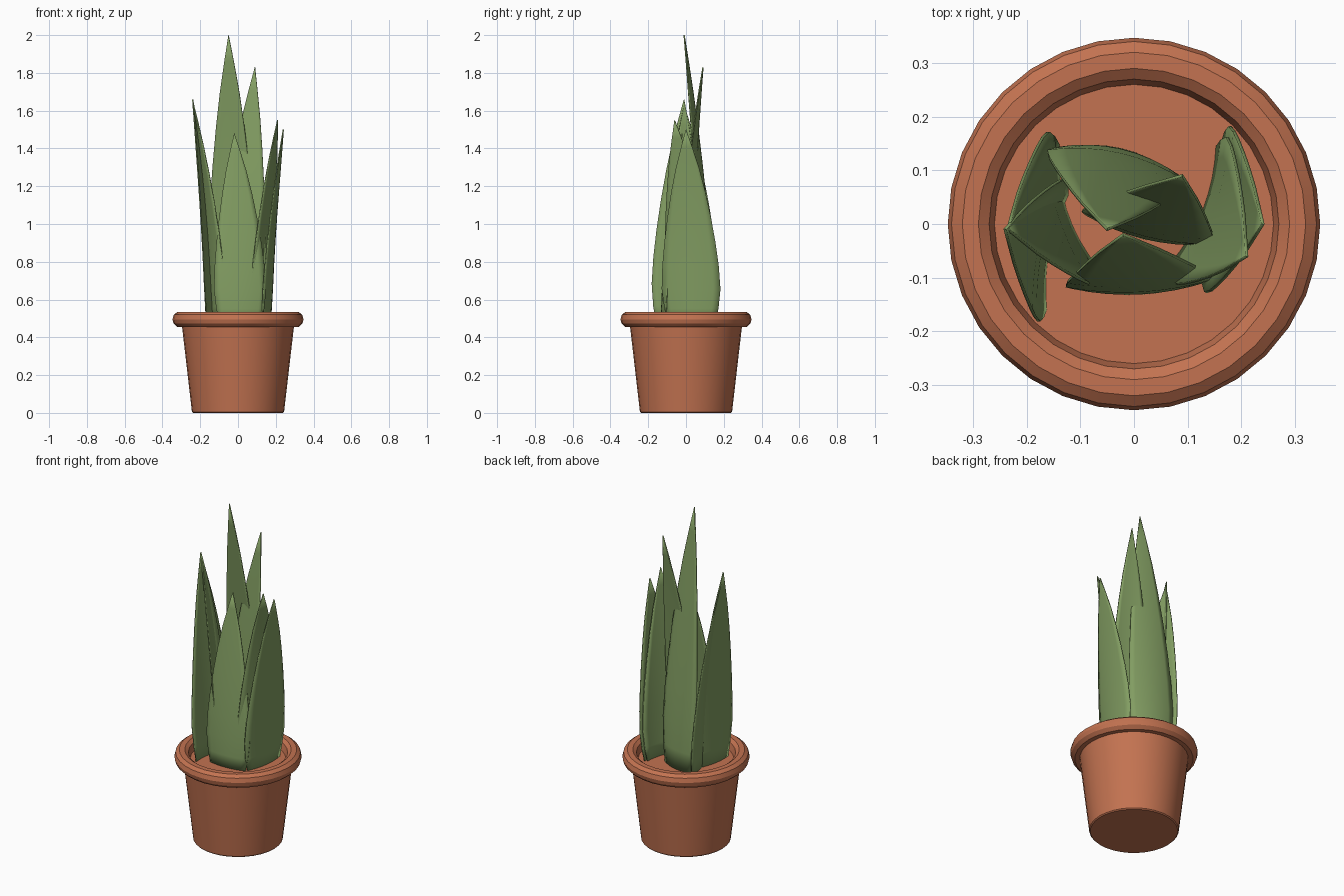
import bpy, bmesh, math
from mathutils import Vector

cube = bpy.data.objects.get("Cube")
if cube:
    bpy.data.objects.remove(cube, do_unlink=True)


def material(name, rgb):
    m = bpy.data.materials.new(name)
    m.use_nodes = True
    m.diffuse_color = (*rgb, 1)
    m.node_tree.nodes["Principled BSDF"].inputs["Base Color"].default_value = (*rgb, 1)
    return m


TERRACOTTA = material("terracotta", (0.546, 0.171, 0.082))
GREEN = material("leaf green", (0.223, 0.337, 0.122))


def finish(name, bm, mat, angle):
    bmesh.ops.recalc_face_normals(bm, faces=bm.faces)
    me = bpy.data.meshes.new(name)
    bm.to_mesh(me)
    bm.free()
    me.materials.append(mat)
    ob = bpy.data.objects.new(name, me)
    bpy.context.collection.objects.link(ob)
    bpy.ops.object.select_all(action='DESELECT')
    ob.select_set(True)
    bpy.context.view_layer.objects.active = ob
    bpy.ops.object.shade_smooth_by_angle(angle=math.radians(angle))
    return ob


def lathe(name, profile, mat, steps=32):
    bm = bmesh.new()
    rings = [[bm.verts.new((r * math.cos(2 * math.pi * i / steps),
                            r * math.sin(2 * math.pi * i / steps), z))
              for i in range(steps)] for r, z in profile]
    for a, b in zip(rings, rings[1:]):
        for i in range(steps):
            j = (i + 1) % steps
            bm.faces.new((a[i], a[j], b[j], b[i]))
    bm.faces.new(rings[0])
    bm.faces.new(rings[-1])
    return finish(name, bm, mat, 28)


# Tapered pot with a rolled rim, filled almost to the top
lathe("pot", [(0.238, 0), (0.244, 0.006), (0.296, 0.455), (0.322, 0.455), (0.341, 0.473),
              (0.347, 0.495), (0.340, 0.520), (0.320, 0.535), (0.290, 0.535),
              (0.270, 0.520), (0.260, 0.480)], TERRACOTTA)

# Half-width of a leaf along its length, as (height fraction, width fraction)
WIDTH = [(0, 0.80), (0.08, 0.92), (0.18, 1), (0.3, 0.96), (0.42, 0.87), (0.55, 0.74),
         (0.68, 0.58), (0.80, 0.40), (0.91, 0.19), (1, 0.004)]
BASE_Z = 0.47
ACROSS = 8


def leaf(name, a, b, tip, bow, power):
    """Curled blade: a and b are its widest corners, bow its outward bulge."""
    a, b, top = Vector(a), Vector(b), Vector(tip[:2])
    mid, half = (a + b) / 2, (b - a) / 2
    out = Vector((half.y, -half.x)).normalized()
    bm = bmesh.new()
    rows = []
    for t, w in WIDTH:
        centre = mid.lerp(top, t ** power)
        z = BASE_Z + (tip[2] - BASE_Z) * t
        row = []
        for i in range(ACROSS + 1):
            s = 2 * i / ACROSS - 1
            p = centre + half * (s * w) + out * (bow * w * (1 - s * s) * (1 - t))
            row.append(bm.verts.new((p.x, p.y, z)))
        rows.append(row)
    for lo, hi in zip(rows, rows[1:]):
        for i in range(ACROSS):
            bm.faces.new((lo[i], lo[i + 1], hi[i + 1], hi[i]))
    ob = finish(name, bm, GREEN, 40)
    solid = ob.modifiers.new("thickness", 'SOLIDIFY')
    solid.thickness = 0.006
    solid.offset = 0


# Corners run counter-clockwise around the plant so the bulge faces outward
leaf("front_leaf", (-0.125, -0.12), (0.15, -0.105), (-0.02, -0.02, 1.48), 0.02, 1.7)
leaf("right_outer_leaf", (0.125, -0.125), (0.17, 0.185), (0.24, 0.0, 1.50), 0.025, 1.4)
leaf("right_inner_leaf", (0.06, -0.10), (0.165, 0.17), (0.21, -0.06, 1.55), 0.025, 1.4)
leaf("back_leaf", (0.10, 0.085), (-0.16, 0.145), (-0.05, -0.01, 2.0), 0.03, 1.5)
leaf("middle_leaf", (-0.10, 0.02), (0.145, -0.04), (0.09, 0.09, 1.83), 0.02, 1.7)
leaf("left_inner_leaf", (-0.15, 0.175), (-0.06, -0.11), (-0.235, -0.01, 1.63), 0.03, 1.5)
leaf("left_outer_leaf", (-0.12, 0.08), (-0.17, -0.185), (-0.24, -0.01, 1.66), 0.02, 1.5)
